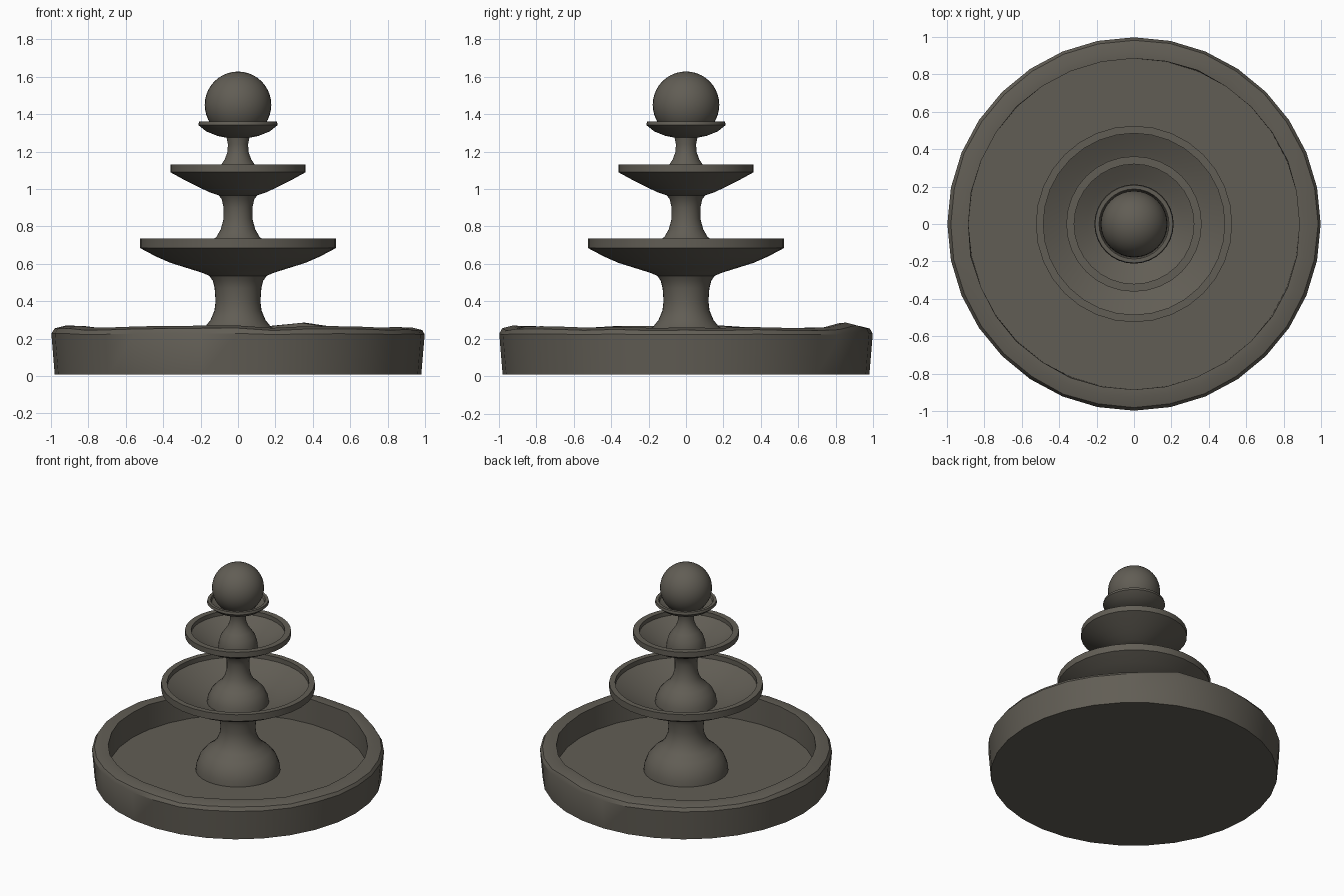
import bpy, bmesh, math, random

if "Cube" in bpy.data.objects:
    bpy.data.objects.remove(bpy.data.objects["Cube"])

random.seed(4)
stone = bpy.data.materials.new("dark_stone")
stone.diffuse_color = (0.12, 0.11, 0.09, 1)
stone.use_nodes = True
stone.node_tree.nodes["Principled BSDF"].inputs["Base Color"].default_value = stone.diffuse_color


def finish(bm, name, angle=35):
    bmesh.ops.recalc_face_normals(bm, faces=bm.faces)
    me = bpy.data.meshes.new(name)
    bm.to_mesh(me)
    bm.free()
    me.materials.append(stone)
    ob = bpy.data.objects.new(name, me)
    bpy.context.collection.objects.link(ob)
    bpy.ops.object.select_all(action='DESELECT')
    ob.select_set(True)
    bpy.context.view_layer.objects.active = ob
    bpy.ops.object.shade_smooth_by_angle(angle=math.radians(angle))


def lathe(name, profile, sides=32, wobble=None):
    """Revolve (radius, z) points round the z axis and cap both ends."""
    bm = bmesh.new()
    rings = []
    for k, (r, z) in enumerate(profile):
        ring = []
        for i in range(sides):
            a = 2 * math.pi * i / sides
            dr, dz = wobble(k, i) if wobble else (0, 0)
            ring.append(bm.verts.new(((r + dr) * math.cos(a), (r + dr) * math.sin(a), z + dz)))
        rings.append(ring)
    for lo, hi in zip(rings, rings[1:]):
        for i in range(sides):
            j = (i + 1) % sides
            bm.faces.new((lo[i], lo[j], hi[j], hi[i]))
    bm.faces.new(rings[0][::-1])
    bm.faces.new(rings[-1])
    finish(bm, name)


# Worn, slightly uneven pool wall
lift = [random.uniform(-0.008, 0.008) for _ in range(32)]
lift[6] = 0.022


def worn(k, i):
    if k in (2, 3, 4):
        return (random.uniform(-0.006, 0.0), lift[i])
    if k == 1:
        return (0, lift[i] * 0.5)
    return (0, 0)


lathe("pool_basin", [(0.98, 0.008), (0.998, 0.225), (0.985, 0.25), (0.93, 0.264),
                     (0.89, 0.262), (0.885, 0.08)], 32, worn)

# Pedestals, each with a domed foot
lathe("lower_pedestal", [(0.29, 0.075), (0.285, 0.12), (0.262, 0.18), (0.222, 0.228),
                         (0.175, 0.265), (0.147, 0.3), (0.126, 0.35), (0.12, 0.4),
                         (0.125, 0.47), (0.135, 0.51), (0.16, 0.545)])
lathe("middle_pedestal", [(0.212, 0.585), (0.206, 0.63), (0.182, 0.68), (0.145, 0.72),
                          (0.115, 0.745), (0.092, 0.785), (0.077, 0.84), (0.077, 0.9),
                          (0.087, 0.945), (0.11, 0.975)])
lathe("upper_pedestal", [(0.135, 0.995), (0.132, 1.04), (0.118, 1.09), (0.09, 1.13),
                         (0.07, 1.16), (0.056, 1.2), (0.054, 1.24), (0.062, 1.28)])

# Bowls: underside, rim, hollow inside
lathe("large_bowl", [(0.14, 0.53), (0.19, 0.552), (0.28, 0.58), (0.36, 0.605), (0.44, 0.64),
                     (0.525, 0.685), (0.525, 0.735), (0.485, 0.735), (0.485, 0.7),
                     (0.4, 0.655), (0.3, 0.615), (0.19, 0.585)])
lathe("medium_bowl", [(0.1, 0.965), (0.15, 0.982), (0.21, 1.01), (0.28, 1.045),
                      (0.362, 1.09), (0.362, 1.13), (0.32, 1.13), (0.32, 1.1),
                      (0.25, 1.06), (0.12, 1.0)])
lathe("small_bowl", [(0.05, 1.272), (0.11, 1.284), (0.17, 1.308), (0.212, 1.342),
                     (0.208, 1.36), (0.187, 1.36), (0.18, 1.342), (0.1, 1.31)])

# Ball finial
bm = bmesh.new()
bmesh.ops.create_uvsphere(bm, u_segments=32, v_segments=20, radius=0.178)
bmesh.ops.translate(bm, verts=bm.verts, vec=(0, 0, 1.45))
finish(bm, "ball_finial")
